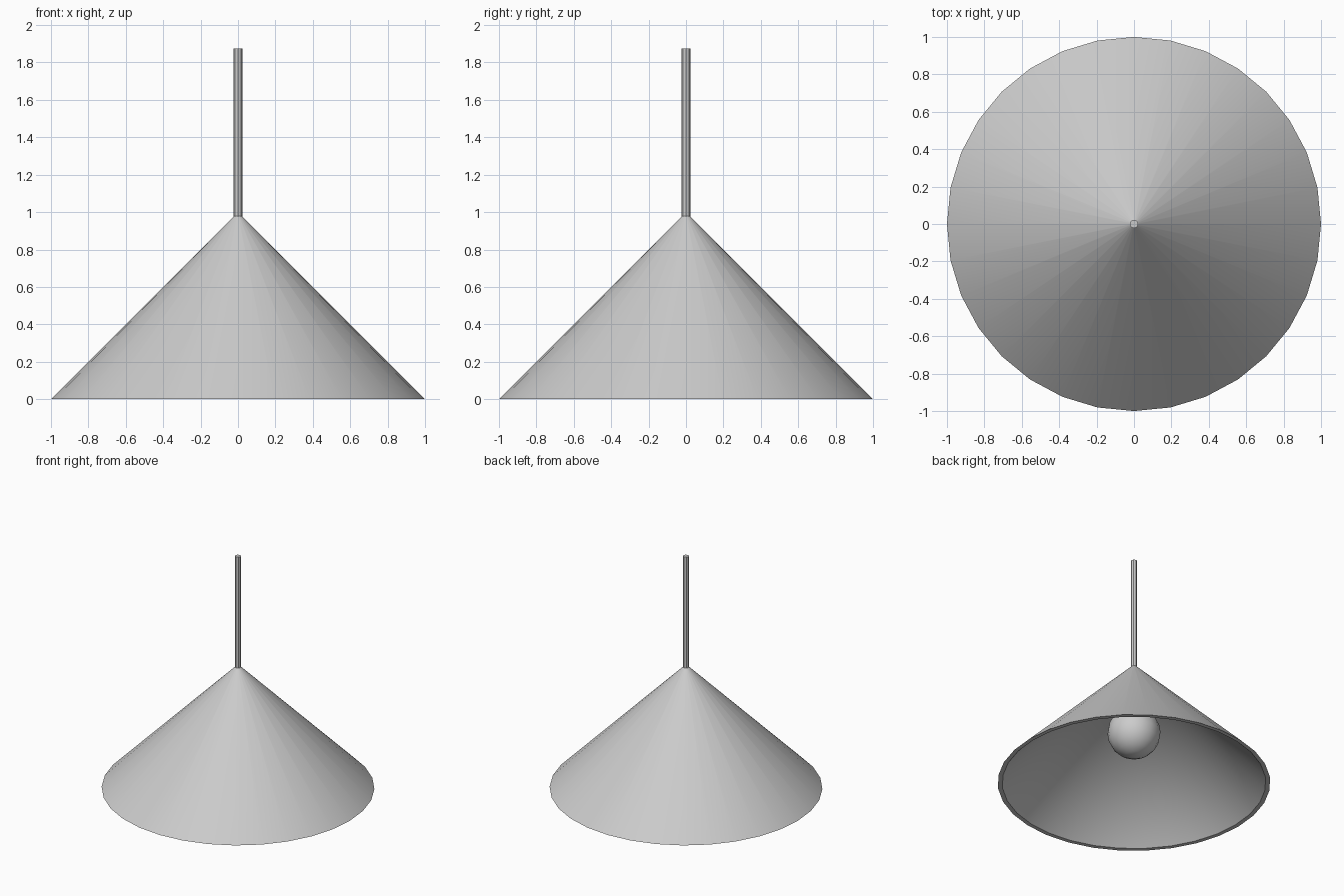
import bpy, bmesh, math
from mathutils import Vector

if "Cube" in bpy.data.objects:
    bpy.data.objects.remove(bpy.data.objects["Cube"])


def make_object(name, bm, smooth_angle=None):
    bmesh.ops.recalc_face_normals(bm, faces=bm.faces)
    mesh = bpy.data.meshes.new(name)
    bm.to_mesh(mesh)
    bm.free()
    obj = bpy.data.objects.new(name, mesh)
    bpy.context.collection.objects.link(obj)
    if smooth_angle:
        bpy.ops.object.select_all(action='DESELECT')
        bpy.context.view_layer.objects.active = obj
        obj.select_set(True)
        bpy.ops.object.shade_smooth_by_angle(angle=math.radians(smooth_angle))
    return obj


def lathe(name, profile, sides, smooth_angle=None):
    """Spin a closed (radius, height) profile around z."""
    bm = bmesh.new()
    rings = []
    for r, z in profile:
        if r == 0:
            rings.append([bm.verts.new((0, 0, z))] * sides)
        else:
            rings.append([bm.verts.new((r * math.cos(a), r * math.sin(a), z))
                          for a in (2 * math.pi * i / sides for i in range(sides))])
    for a, b in zip(rings, rings[1:]):
        for i in range(sides):
            j = (i + 1) % sides
            corners = list(dict.fromkeys((a[i], a[j], b[j], b[i])))
            bm.faces.new(corners)
    return make_object(name, bm, smooth_angle)


# Hollow conical shade with a flat rim
lathe("shade", [(0, 0.98), (0.02, 0.98), (1.0, 0.0), (0.967, 0.0), (0, 0.967)], 32, 30)

# Hanging cord, running through the shade down to the bulb
lathe("cord", [(0, 0.58), (0.023, 0.58), (0.023, 1.875), (0, 1.875)], 8)

# Round bulb
bm = bmesh.new()
bmesh.ops.create_uvsphere(bm, u_segments=16, v_segments=10, radius=0.195)
bmesh.ops.translate(bm, verts=bm.verts, vec=Vector((0, 0, 0.42)))
make_object("bulb", bm, 40)
